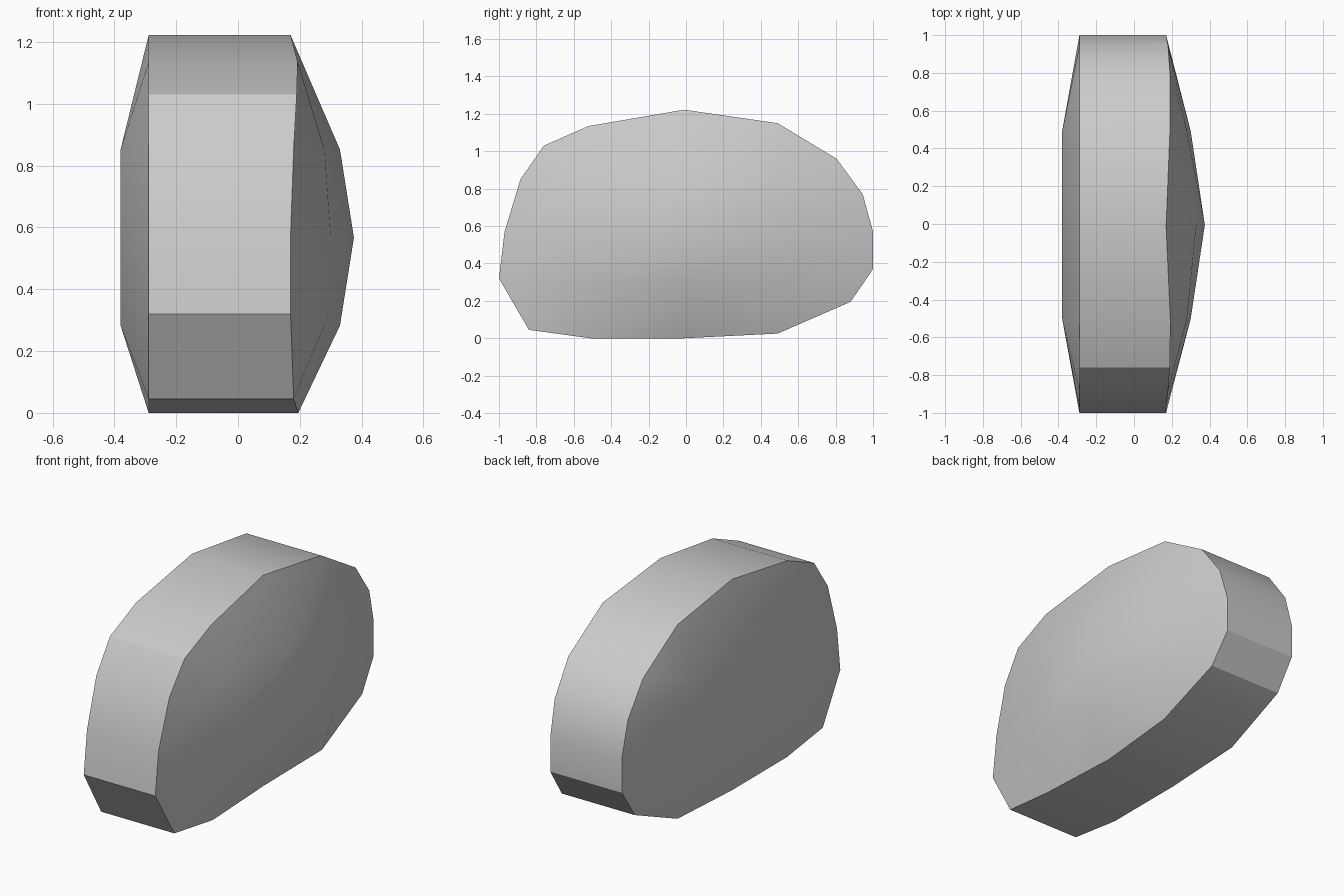
import bpy, bmesh, math

if "Cube" in bpy.data.objects:
    bpy.data.objects.remove(bpy.data.objects["Cube"])

# Rounded outline in the YZ plane plus x of its right rim; starts at the lower
# front corner, four points per side
OUTLINE = [
    (-0.84, 0.045, 0.18), (-1.0, 0.32, 0.17), (-0.97, 0.57, 0.17), (-0.885, 0.85, 0.18),
    (-0.76, 1.03, 0.19), (-0.52, 1.135, 0.193), (-0.01, 1.222, 0.17), (0.49, 1.15, 0.19),
    (0.805, 0.96, 0.19), (0.945, 0.77, 0.18), (1.0, 0.57, 0.17), (1.0, 0.37, 0.17),
    (0.88, 0.195, 0.18), (0.49, 0.025, 0.195), (-0.01, 0.0, 0.17), (-0.51, 0.0, 0.195),
]
# Grid cells (column, row) walked around the border in outline order
BORDER = ([(0, j) for j in range(4)] + [(i, 4) for i in range(4)]
          + [(4, 4 - j) for j in range(4)] + [(4 - i, 0) for i in range(4)])


def bulge(side, i, j):
    """x of an inner cap point: peaked on the right, almost flat on the left"""
    off = (i != 2, j != 2)
    if side < 0:
        return -0.38 if any(off) else -0.375
    return {(False, False): 0.375, (False, True): 0.33,
            (True, False): 0.30, (True, True): 0.28}[off]


bm = bmesh.new()


def cap(side):
    grid = {}
    for (i, j), (y, z, x) in zip(BORDER, OUTLINE):
        grid[i, j] = bm.verts.new((x if side > 0 else -0.289, y, z))
    for i in (1, 2, 3):
        for j in (1, 2, 3):
            grid[i, j] = bm.verts.new((bulge(side, i, j), -0.005 + 0.498 * (i - 2),
                                       0.567 + 0.284 * (j - 2)))
    for i in range(4):
        for j in range(4):
            bm.faces.new([grid[i, j], grid[i + 1, j], grid[i + 1, j + 1], grid[i, j + 1]])
    return [grid[k] for k in BORDER]


# Two domed caps joined by the outer band
left, right = cap(-1), cap(1)
for k in range(16):
    n = (k + 1) % 16
    bm.faces.new([left[k], left[n], right[n], right[k]])
bmesh.ops.recalc_face_normals(bm, faces=bm.faces)

mesh = bpy.data.meshes.new("rounded_pad")
bm.to_mesh(mesh)
bm.free()
pad = bpy.data.objects.new("rounded_pad", mesh)
bpy.context.collection.objects.link(pad)
bpy.context.view_layer.objects.active = pad
pad.select_set(True)
bpy.ops.object.shade_smooth_by_angle(angle=math.radians(30))
